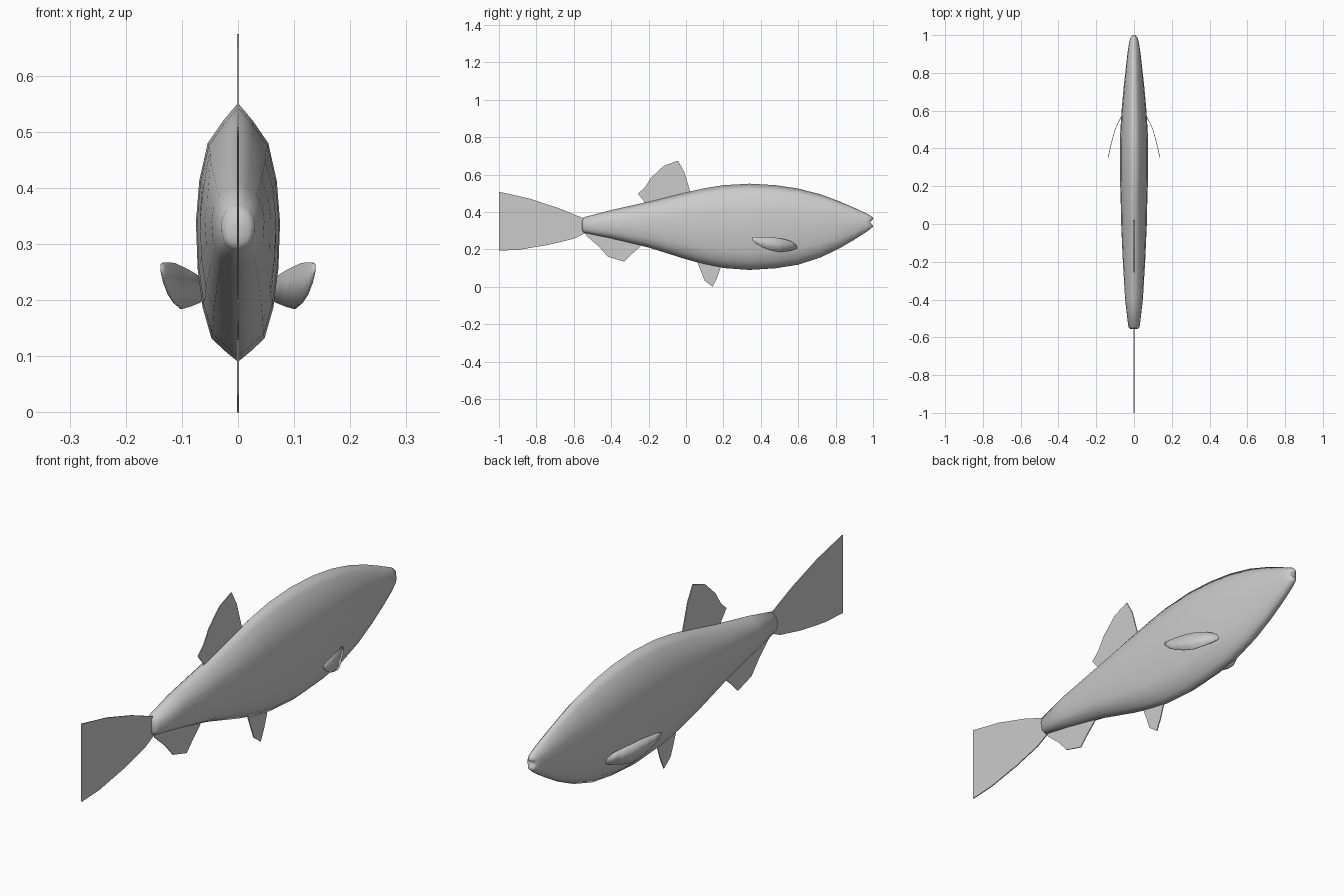
import bpy, bmesh


def finish(name, bm, angle=None):
    bmesh.ops.recalc_face_normals(bm, faces=bm.faces)
    me = bpy.data.meshes.new(name)
    bm.to_mesh(me)
    bm.free()
    for p in me.polygons:
        p.use_smooth = angle is None
    ob = bpy.data.objects.new(name, me)
    bpy.context.collection.objects.link(ob)
    return ob


# Body: (y, top z, bottom z, half width) stations from tail root to mouth
stations = [
    (-.555, .355, .30, .020), (-.545, .372, .288, .030), (-.40, .410, .258, .047),
    (-.20, .455, .210, .059), (0, .505, .147, .068), (.10, .527, .120, .070),
    (.20, .543, .100, .073), (.34, .551, .090, .075), (.48, .543, .099, .073),
    (.60, .525, .118, .066), (.72, .494, .157, .055), (.82, .457, .205, .044),
    (.90, .422, .252, .035), (.96, .394, .290, .026), (.985, .382, .308, .020),
    (1.0, .368, .322, .012)]
# Half cross-section, top to bottom, pointed at back and belly
half = [(0, 1), (.36, .86), (.72, .69), (.92, .40), (1, .08),
        (.96, -.28), (.84, -.58), (.63, -.82), (.3, -.92), (0, -1)]
section = half + [(-x, z) for x, z in half[-2:0:-1]]
n, h = len(section), len(half)

bm = bmesh.new()
rings = []
for i, (y, top, bot, w) in enumerate(stations):
    c, r = (top + bot) / 2, (top - bot) / 2
    notch = .018 if i == len(stations) - 1 else 0  # mouth crease between the lips
    rings.append([bm.verts.new((x * w, y - notch * max(0, 1 - abs(z) * 1.4), c + z * r))
                  for x, z in section])
for a, b in zip(rings, rings[1:]):
    for i in range(n):
        j = (i + 1) % n
        bm.faces.new((a[i], a[j], b[j], b[i]))
# End caps, laced left to right
for r in (rings[0], rings[-1]):
    for i in range(h - 1):
        quad = [r[i], r[i + 1], r[-i - 1], r[-i]]
        bm.faces.new(list(dict.fromkeys(quad)))
finish("body", bm)


# Flat fins in the centre plane: (y, z) outlines
def fin(name, outline):
    bm = bmesh.new()
    f = bm.faces.new([bm.verts.new((0, y, z)) for y, z in outline])
    bmesh.ops.triangulate(bm, faces=[f])
    ob = finish(name, bm, 0)
    m = ob.modifiers.new("thickness", "SOLIDIFY")
    m.thickness, m.offset = .004, 0


fin("tail_fin", [(-.53, .36), (-.58, .379), (-.68, .42), (-.84, .472), (-1, .508),
                 (-.968, .468), (-.93, .406), (-.861, .348), (-.92, .294), (-.955, .24),
                 (-1, .193), (-.89, .198), (-.73, .225), (-.60, .257), (-.53, .29)])
fin("dorsal_fin", [(-.22, .43), (-.222, .455), (-.257, .497), (-.22, .53), (-.187, .583),
                   (-.118, .647), (-.043, .674), (-.01, .615), (.022, .51), (.022, .46)])
fin("anal_fin", [(-.54, .30), (-.535, .275), (-.465, .214), (-.417, .16), (-.33, .134),
                 (-.294, .171), (-.246, .214), (-.22, .25)])
fin("pelvic_fin", [(.05, .17), (.06, .134), (.10, .032), (.143, 0), (.166, .048),
                   (.184, .10), (.19, .15)])

# Pectoral fins: curved strips of (y, x, low z, high z), one each side
strip = [(.594, .055, .205, .220), (.565, .069, .195, .242), (.53, .087, .188, .253),
         (.497, .101, .184, .260), (.45, .114, .195, .266), (.41, .124, .210, .267),
         (.374, .132, .231, .267), (.353, .137, .252, .264)]
for side, name in ((1, "right_pectoral_fin"), (-1, "left_pectoral_fin")):
    bm = bmesh.new()
    rows = [[bm.verts.new((side * x, y, z)) for z in (lo, hi)] for y, x, lo, hi in strip]
    for a, b in zip(rows, rows[1:]):
        bm.faces.new((a[0], a[1], b[1], b[0]))
    ob = finish(name, bm)
    m = ob.modifiers.new("thickness", "SOLIDIFY")
    m.thickness, m.offset = .003, 0
